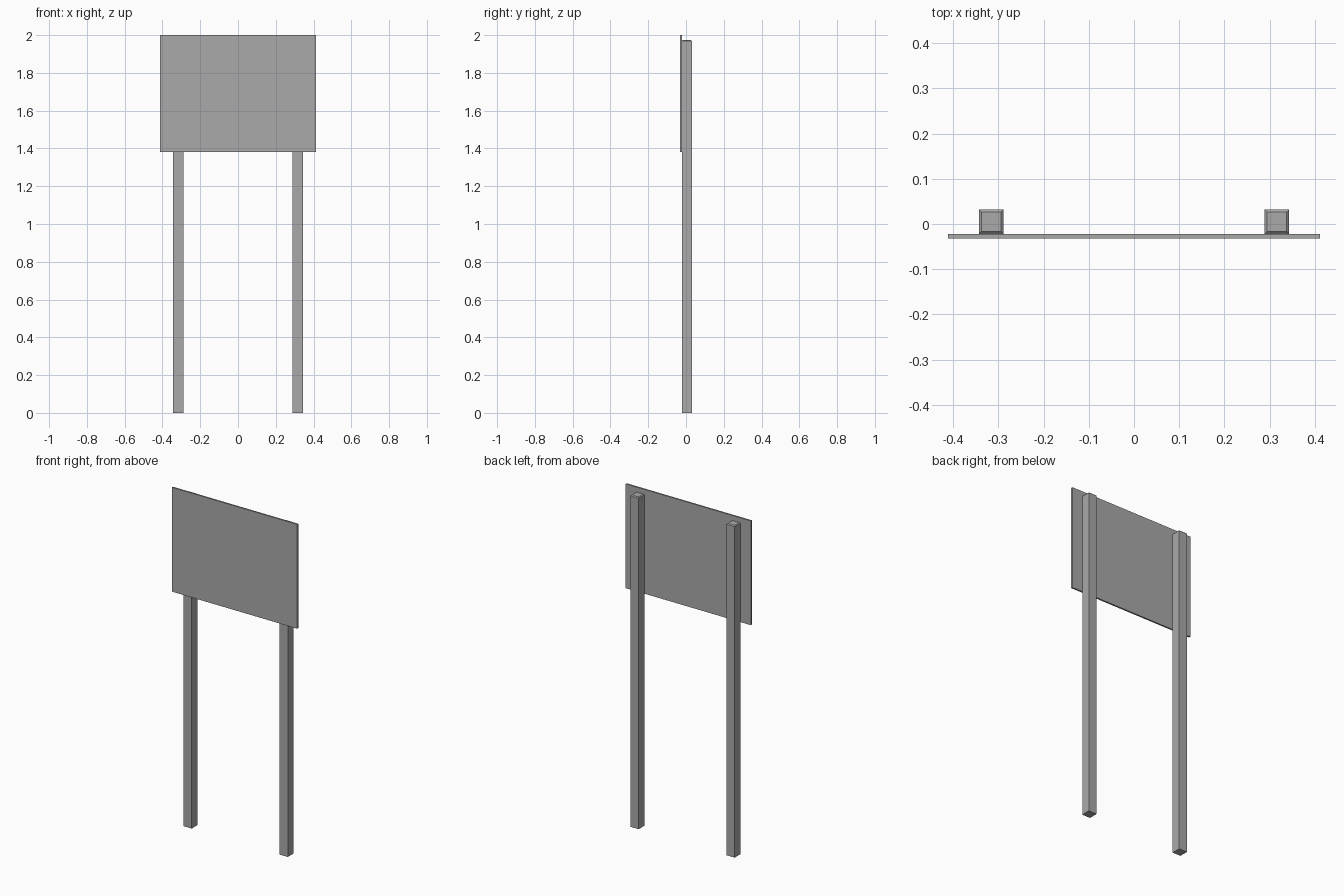
import bpy
import bmesh
from mathutils import Matrix, Vector

cube = bpy.data.objects.get("Cube")
if cube:
    bpy.data.objects.remove(cube, do_unlink=True)

# Single plain grey
GREY = (0.4, 0.4, 0.4, 1)
grey = bpy.data.materials.new("plain_grey")
grey.use_nodes = True
grey.diffuse_color = GREY
grey.node_tree.nodes["Principled BSDF"].inputs["Base Color"].default_value = GREY


def box(name, low, high, top_chamfer=0):
    """Axis-aligned box, optionally with chamfered top edges."""
    low, high = Vector(low), Vector(high)
    bm = bmesh.new()
    bmesh.ops.create_cube(bm, size=1, matrix=Matrix.Diagonal((*(high - low), 1)))
    if top_chamfer:
        edges = [e for e in bm.edges if all(v.co.z > 0 for v in e.verts)]
        bmesh.ops.bevel(bm, geom=edges, offset=top_chamfer, segments=1,
                        affect='EDGES')
    mesh = bpy.data.meshes.new(name)
    bm.to_mesh(mesh)
    bm.free()
    mesh.materials.append(grey)
    obj = bpy.data.objects.new(name, mesh)
    obj.location = (low + high) / 2
    bpy.context.collection.objects.link(obj)
    return obj


# Sign panel, flush against the front of the posts
PANEL_BACK = -0.022
box("sign_panel", (-0.412, -0.032, 1.38), (0.412, PANEL_BACK, 2.0))

# Two square posts with chamfered tops
POST_X, POST_WIDTH = 0.316, 0.054
for side, name in ((1, "left_post"), (-1, "right_post")):
    x = side * POST_X
    box(name, (x - POST_WIDTH / 2, PANEL_BACK, 0),
        (x + POST_WIDTH / 2, PANEL_BACK + POST_WIDTH, 1.973), top_chamfer=0.005)
